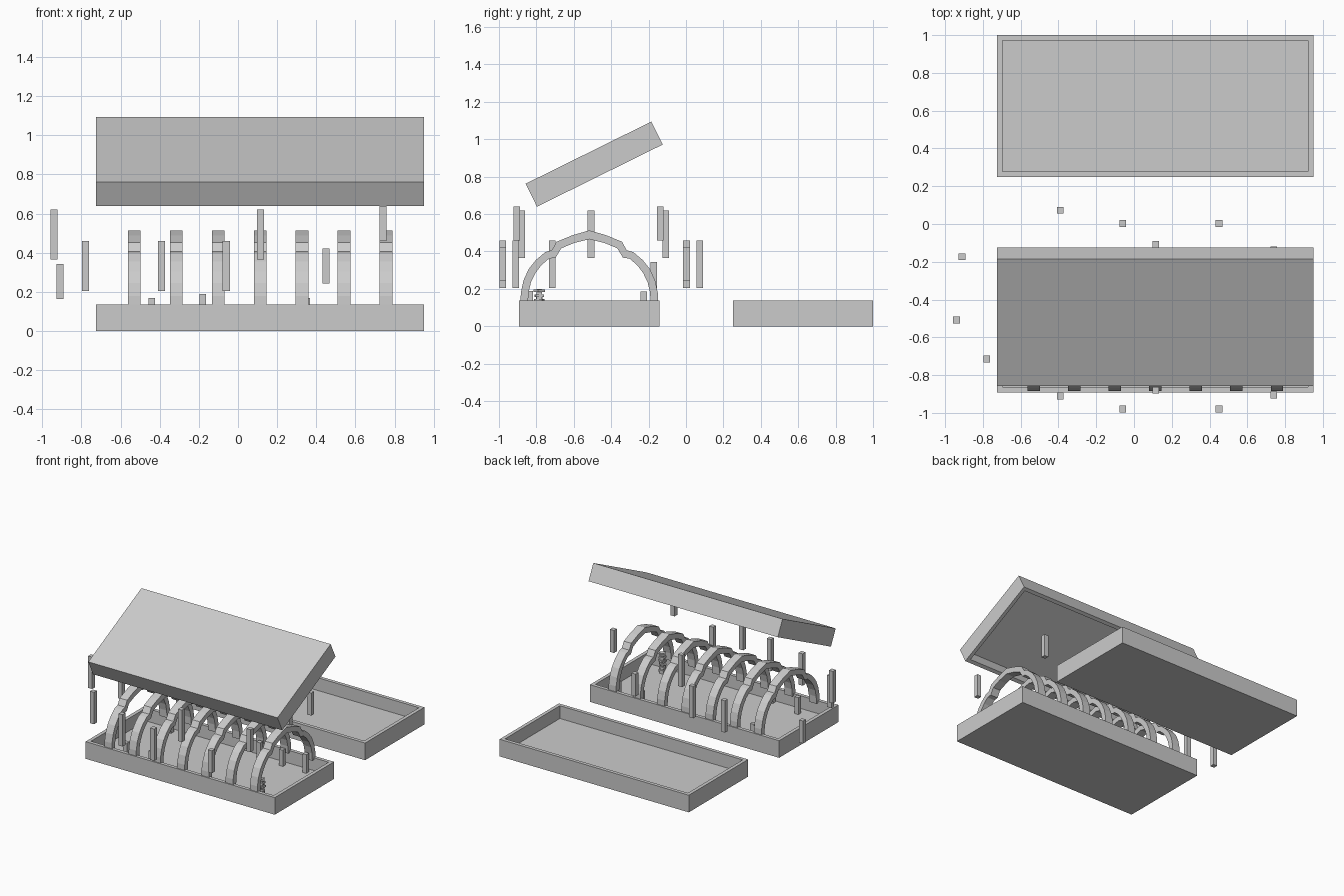
import bpy, bmesh
from math import radians
from mathutils import Matrix

if "Cube" in bpy.data.objects:
    bpy.data.objects.remove(bpy.data.objects["Cube"])


def make(name, bm, loc=(0, 0, 0), rot=(0, 0, 0)):
    bmesh.ops.recalc_face_normals(bm, faces=bm.faces)
    me = bpy.data.meshes.new(name)
    bm.to_mesh(me)
    bm.free()
    ob = bpy.data.objects.new(name, me)
    ob.location, ob.rotation_euler = loc, rot
    bpy.context.collection.objects.link(ob)
    return ob


def box(name, size, loc, turn=0):
    bm = bmesh.new()
    bmesh.ops.create_cube(bm, size=1, matrix=Matrix.Diagonal((*size, 1)))
    return make(name, bm, loc, (0, 0, radians(turn)))


def tray(name, loc, rot=(0, 0, 0), size=(1.675, 0.75, 0.137), wall=0.04, floor=0.035):
    """Open box: inset the top face and push it down."""
    bm = bmesh.new()
    bmesh.ops.create_cube(bm, size=1, matrix=Matrix.Diagonal((*size, 1)))
    bm.normal_update()
    top = max(bm.faces, key=lambda f: f.calc_center_median().z)
    bmesh.ops.inset_region(bm, faces=[top], thickness=wall)
    inner = bmesh.ops.extrude_face_region(bm, geom=[top])["geom"]
    bmesh.ops.translate(bm, vec=(0, 0, floor - size[2]),
                        verts=[g for g in inner if isinstance(g, bmesh.types.BMVert)])
    if top.is_valid:
        bmesh.ops.delete(bm, geom=[top], context='FACES_ONLY')
    return make(name, bm, loc, rot)


# Three trays: ribbed base, spare tray behind, tilted upside-down lid
CX, CY = 0.1125, -0.517
tray("base_tray", (CX, CY, 0.0685))
tray("spare_tray", (CX, 0.625, 0.0685))
tray("lid", (CX, -0.491, 0.867), (radians(180 + 26.3), 0, 0))

# Arched ribs: half profile (distance from centre, height), mirrored across
outer = [(.368, .12), (.366, .18), (.352, .245), (.325, .305), (.285, .355), (.235, .397),
         (.20, .407), (.175, .452), (.09, .487), (0, .513)]
inner = [(.328, .12), (.325, .18), (.312, .235), (.288, .285), (.255, .328), (.215, .362),
         (.18, .367), (.15, .417), (.08, .446), (0, .466)]


def rib(x, w=0.066):
    bm = bmesh.new()
    rows = []
    full = lambda half: [(-d, z) for d, z in half] + [(d, z) for d, z in half[-2::-1]]
    for (a, b), (c, d) in zip(full(outer), full(inner)):
        rows.append([bm.verts.new(p) for p in
                     ((-w/2, a, b), (w/2, a, b), (w/2, c, d), (-w/2, c, d))])
    for r, s in zip(rows, rows[1:]):
        for i in range(4):
            j = (i + 1) % 4
            bm.faces.new((r[i], r[j], s[j], s[i]))
    bm.faces.new(rows[0])
    bm.faces.new(rows[-1])
    make("rib", bm, (x, CY, 0))


for i in range(7):
    rib(-0.53 + i * 0.2145)

# Floating posts: x, y, bottom, top
for x, y, z0, z1 in [
        (-.94, -.508, .365, .62), (-.91, -.173, .163, .343), (-.78, -.715, .205, .46),
        (-.39, -.91, .205, .46), (-.39, .073, .205, .46),
        (-.06, -.98, .205, .46), (-.06, .003, .205, .46),
        (.115, -.88, .365, .62), (.115, -.108, .365, .62),
        (.45, -.98, .243, .422), (.45, .003, .243, .422),
        (.74, -.905, .46, .64), (.74, -.138, .46, .64)]:
    box("floating_post", (.036, .036, z1 - z0), (x, y, (z0 + z1) / 2))

# Short posts standing in the base tray
for x, y, h in [(-.44, -.785, .17), (-.44, -.225, .17), (.35, -.225, .17),
                (.757, -.225, .185), (.55, -.225, .165), (-.18, -.835, .19)]:
    box("tray_post", (.034, .034, h), (x, y, h / 2))

# Stack of twisted plates on a thin core
box("stack_core", (.03, .03, .2), (.757, -.785, .1))
for k in range(6):
    box("stack_plate", (.045, .045, .014), (.757, -.785, .06 + k * .026), k * 25)
